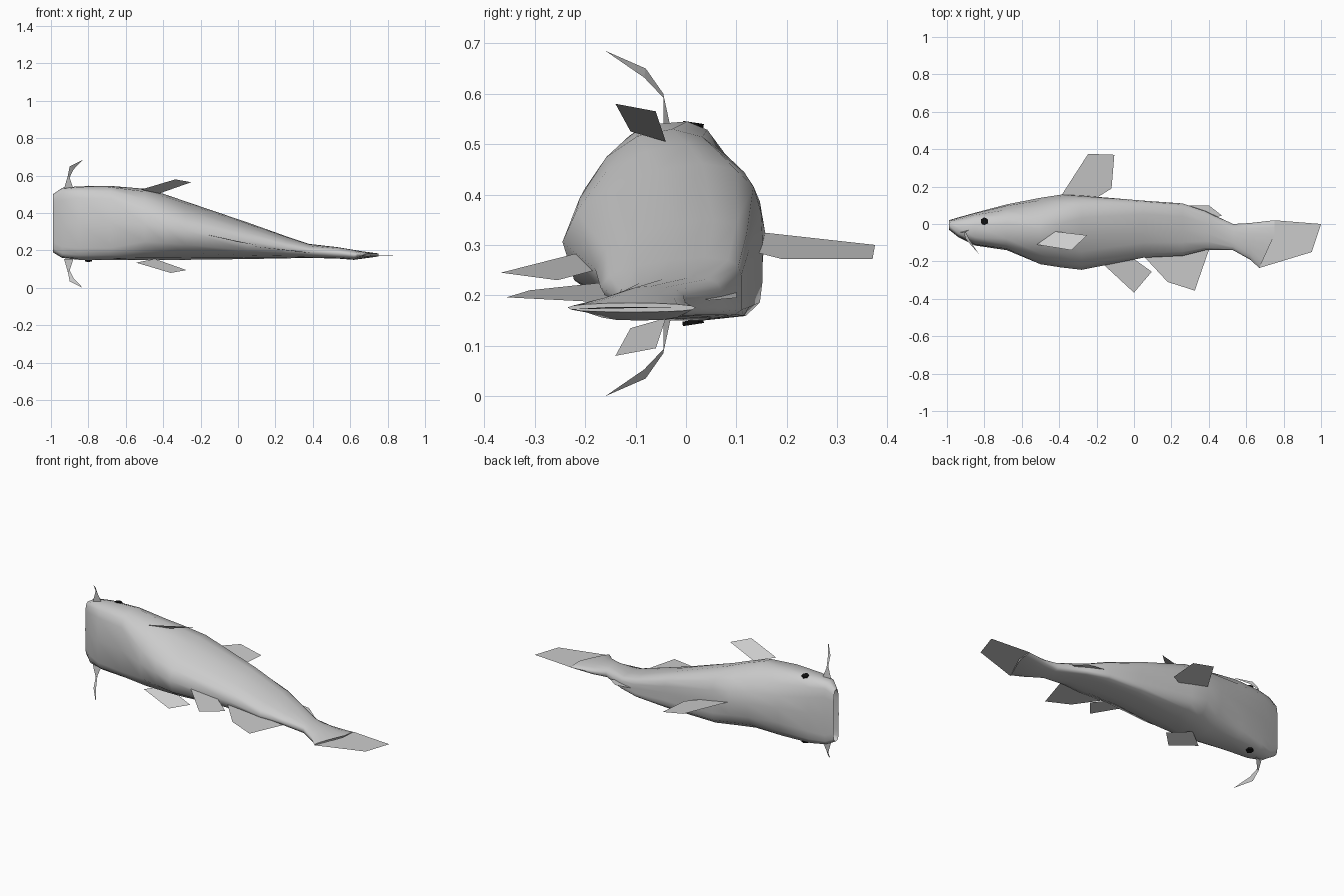
import bpy, bmesh, math
from mathutils import Matrix

cube = bpy.data.objects.get("Cube")
if cube:
    bpy.data.objects.remove(cube, do_unlink=True)


def material(name, rgb):
    m = bpy.data.materials.new(name)
    m.use_nodes = True
    m.diffuse_color = (*rgb, 1)
    m.node_tree.nodes["Principled BSDF"].inputs["Base Color"].default_value = (*rgb, 1)
    return m


GREY = material("skin grey", (0.6, 0.6, 0.6))
BLACK = material("eye black", (0.005, 0.005, 0.005))
MID_Z = 0.3425  # side-to-side symmetry plane of the head


def finish(name, bm, mat):
    mesh = bpy.data.meshes.new(name)
    bm.to_mesh(mesh)
    bm.free()
    ob = bpy.data.objects.new(name, mesh)
    bpy.context.collection.objects.link(ob)
    mesh.materials.append(mat)
    return ob


def sheet(name, points):
    bm = bmesh.new()
    bm.faces.new([bm.verts.new(p) for p in points])
    return finish(name, bm, GREY)


def flip(points, plane):
    return [(x, y, 2 * plane - z) for x, y, z in points]


# Body: sections along the length
# (x, belly y, back y, low z, high z, belly roundness, back roundness, crest shift)
SECTIONS = [
    (-0.99, -0.03, 0.02, 0.19, 0.50, 0.6, 0.6, 0),
    (-0.94, -0.07, 0.035, 0.16, 0.535, 0.45, 0.6, 0),
    (-0.85, -0.115, 0.06, 0.15, 0.543, 0.4, 0.8, 0.02),
    (-0.68, -0.14, 0.105, 0.15, 0.545, 0.45, 1.1, 0.02),
    (-0.50, -0.215, 0.14, 0.15, 0.53, 1.0, 1.1, 0.01),
    (-0.39, -0.232, 0.157, 0.15, 0.50, 1.0, 1.1, 0.04),
    (-0.28, -0.245, 0.152, 0.15, 0.462, 1.0, 1.0, 0.08),
    (0.05, -0.18, 0.125, 0.154, 0.35, 0.9, 1.0, 0.08),
    (0.26, -0.17, 0.11, 0.158, 0.275, 0.9, 1.0, 0.07),
    (0.38, -0.14, 0.07, 0.16, 0.235, 0.9, 0.9, 0.04),
    (0.53, -0.14, 0.0, 0.157, 0.218, 0.9, 0.9, 0),
    (0.62, -0.19, 0.005, 0.15, 0.203, 1.0, 1.0, 0),
    (0.75, -0.235, 0.02, 0.167, 0.185, 1.0, 1.0, 0),
]
SIDES = 16


def power(v, e):
    return math.copysign(abs(v) ** e, v)


bm = bmesh.new()
rings = []
for x, y0, y1, z0, z1, belly, back, crest in SECTIONS:
    ring = []
    for i in range(SIDES):
        a = math.tau * i / SIDES
        c, s = math.cos(a), math.sin(a)
        e = back if c > 0 else belly
        if s < 0:  # flatter underside
            e = max(0.4, e * 0.75)
        y = (y0 + y1) / 2 + (y1 - y0) / 2 * power(c, e) + crest * s * s
        z = (z0 + z1) / 2 + (z1 - z0) / 2 * power(s, e)
        # The end of the body slants forward towards the belly
        slant = 0.08 * max(0, (-0.06 - y) / 0.175) if x > 0.7 else 0
        ring.append(bm.verts.new((x - slant, min(y, y1), z)))
    rings.append(ring)
for a, b in zip(rings, rings[1:]):
    for i in range(SIDES):
        j = (i + 1) % SIDES
        bm.faces.new((a[i], a[j], b[j], b[i]))
bm.faces.new(rings[-1])
mouth = bm.faces.new(rings[0])
bmesh.ops.recalc_face_normals(bm, faces=bm.faces)
# Open mouth: inset front cap pushed inwards
bmesh.ops.inset_region(bm, faces=[mouth], thickness=0.005)
bmesh.ops.translate(bm, verts=mouth.verts, vec=(0.05, -0.015, 0))
body = finish("body", bm, GREY)
bpy.context.view_layer.objects.active = body
body.select_set(True)
bpy.ops.object.shade_smooth_by_angle(angle=math.radians(60))
body.select_set(False)

# Single fins along the back, belly and tail
sheet("dorsal_fin", [(-0.39, 0.15, 0.325), (-0.245, 0.375, 0.3), (-0.105, 0.37, 0.272),
                     (-0.12, 0.19, 0.272), (-0.2, 0.14, 0.285)])
sheet("adipose_fin", [(0.24, 0.10, 0.21), (0.40, 0.10, 0.195), (0.47, 0.045, 0.19),
                      (0.42, 0.03, 0.195)])
sheet("pelvic_fin", [(-0.17, -0.21, 0.285), (0.0, -0.367, 0.245), (0.095, -0.255, 0.23),
                     (-0.01, -0.18, 0.25)])
sheet("anal_fin", [(0.05, -0.17, 0.225), (0.18, -0.31, 0.21), (0.325, -0.356, 0.196),
                   (0.40, -0.14, 0.185)])
sheet("tail_fin", [(0.75, 0.02, 0.177), (1.0, 0.0, 0.177), (0.95, -0.15, 0.177),
                   (0.67, -0.235, 0.172), (0.745, -0.07, 0.177)])

# Paired pectoral fins, the lower one set slightly forward
pectoral = [(-0.52, -0.11, 0.525), (-0.42, -0.04, 0.505), (-0.25, -0.06, 0.565),
            (-0.335, -0.14, 0.58)]
sheet("left_pectoral_fin", pectoral)
sheet("right_pectoral_fin", [(x - 0.025, y, z) for x, y, z in flip(pectoral[::-1], 0.33)])

# Curved whiskers, as bent tapering strips
whisker = [(-0.93, -0.045, 0.53), (-0.91, -0.045, 0.60), (-0.90, -0.08, 0.65),
           (-0.88, -0.03, 0.53), (-0.90, -0.043, 0.59), (-0.88, -0.083, 0.632),
           (-0.83, -0.16, 0.685)]
for side, pts in (("left", whisker), ("right", flip(whisker, MID_Z))):
    bm = bmesh.new()
    v = [bm.verts.new(p) for p in pts]
    for i in range(2):
        bm.faces.new((v[i], v[i + 1], v[i + 4], v[i + 3]))
    bm.faces.new((v[2], v[6], v[5]))
    finish(side + "_whisker", bm, GREY)

# Eyes: small thin plates on both flanks
for side, s in (("left", 1), ("right", -1)):
    bm = bmesh.new()
    place = (Matrix.Translation((-0.80, 0.014, MID_Z + s * 0.196))
             @ Matrix.Rotation(-0.15 * s, 4, "X"))
    bmesh.ops.create_cone(bm, cap_ends=True, segments=6, radius1=0.021, radius2=0.021,
                          depth=0.009, matrix=place)
    finish(side + "_eye", bm, BLACK)
